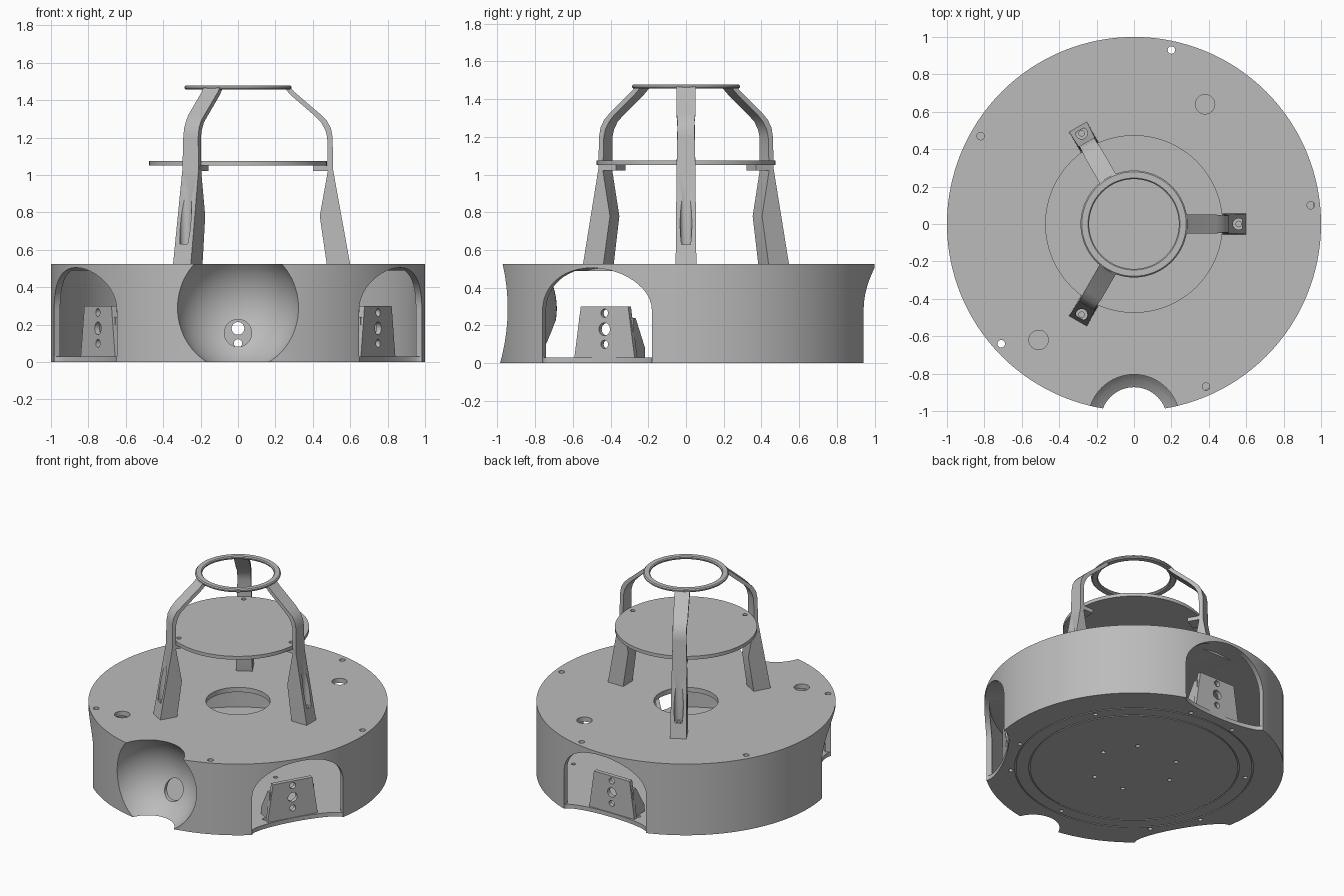
import bpy, bmesh, math
from mathutils import Matrix

if "Cube" in bpy.data.objects:
    bpy.data.objects.remove(bpy.data.objects["Cube"], do_unlink=True)

grey = bpy.data.materials.new("plain_grey")
grey.use_nodes = True
grey.diffuse_color = (0.5, 0.5, 0.5, 1)
grey.node_tree.nodes["Principled BSDF"].inputs["Base Color"].default_value = (0.5, 0.5, 0.5, 1)


def finish(name, bm):
    bmesh.ops.recalc_face_normals(bm, faces=bm.faces)
    mesh = bpy.data.meshes.new(name)
    bm.to_mesh(mesh)
    bm.free()
    obj = bpy.data.objects.new(name, mesh)
    bpy.context.collection.objects.link(obj)
    return obj


def cylinders(name, spots, z0, z1, seg=24):
    """Upright cylinders, one for each (x, y, radius)."""
    bm = bmesh.new()
    for x, y, r in spots:
        bmesh.ops.create_cone(bm, cap_ends=True, segments=seg, radius1=r, radius2=r,
                              depth=z1 - z0, matrix=Matrix.Translation((x, y, (z0 + z1) / 2)))
    return finish(name, bm)


def ball(name, r, loc):
    bm = bmesh.new()
    bmesh.ops.create_uvsphere(bm, u_segments=64, v_segments=40, radius=r,
                              matrix=Matrix.Translation(loc))
    return finish(name, bm)


def prism(name, pts, lo, hi, axis="x"):
    """Extrude an outline along x (outline in y, z) or along y (outline in x, z)."""
    bm = bmesh.new()
    place = (lambda a, b, d: (d, a, b)) if axis == "x" else (lambda a, b, d: (a, d, b))
    ends = [[bm.verts.new(place(a, b, d)) for a, b in pts] for d in (lo, hi)]
    for end in ends:
        bm.faces.new(end)
    for i in range(len(pts)):
        j = (i + 1) % len(pts)
        bm.faces.new((ends[0][i], ends[0][j], ends[1][j], ends[1][i]))
    return finish(name, bm)


def ring(name, pts, seg=96):
    """Turn a closed (radius, z) outline around the z axis."""
    bm = bmesh.new()
    rows = []
    for k in range(seg):
        a = 2 * math.pi * k / seg
        rows.append([bm.verts.new((r * math.cos(a), r * math.sin(a), z)) for r, z in pts])
    for k in range(seg):
        p, q = rows[k], rows[(k + 1) % seg]
        for i in range(len(pts)):
            j = (i + 1) % len(pts)
            bm.faces.new((p[i], q[i], q[j], p[j]))
    return finish(name, bm)


def turn(obj, deg, axis="Z"):
    obj.data.transform(Matrix.Rotation(math.radians(deg), 4, axis))
    return obj


def combine(obj, *tools, op="DIFFERENCE"):
    """Apply a boolean with each tool, then remove the tool."""
    for tool in tools:
        mod = obj.modifiers.new("bool", "BOOLEAN")
        mod.operation, mod.object, mod.solver = op, tool, "EXACT"
        bpy.context.view_layer.update()
        mesh = bpy.data.meshes.new_from_object(
            obj.evaluated_get(bpy.context.evaluated_depsgraph_get()))
        obj.modifiers.clear()
        obj.data = mesh
        bpy.data.objects.remove(tool, do_unlink=True)
    return obj


def polar(r, deg, size):
    a = math.radians(deg)
    return (r * math.cos(a), r * math.sin(a), size)


parts = []
THIRDS = (0, 120, 240)
BAYS = (-30, 90, 210)
BOWL = (0, -1.05, 0.29)

# Hollow drum with a floor, a pierced lid and a ball-shaped recess
drum = cylinders("drum", [(0, 0, 1)], 0, 0.525, 128)
combine(drum, cylinders("cavity", [(0, 0, 0.965)], 0.03, 0.49, 128),
        cylinders("lid_hole", [(0, 0, 0.215)], 0.4, 0.6, 64),
        ball("recess", 0.34, BOWL))
lid_spots = [(0.38, 0.64, 0.052), (-0.51, -0.62, 0.052), (0.2, 0.93, 0.02), (-0.82, 0.47, 0.02),
             (-0.71, -0.64, 0.02), (0.385, -0.87, 0.02), (0.945, 0.1, 0.02)]
combine(drum, cylinders("lid_drill", lid_spots, 0.4, 0.6))

# Arched wheel openings and their notches in the floor
arch = [(-0.335, 0.03)]
for k in range(25):
    a = math.pi * (1 - k / 24)
    arch.append((0.335 * math.cos(a), 0.28 + 0.225 * math.sin(a)))
arch.append((0.335, 0.03))
for deg in BAYS:
    notch = cylinders("notch", [(0, 0, 1)], -0.1, 0.035, 64)
    notch.data.transform(Matrix.Translation((0.945, 0, 0)) @ Matrix.Diagonal((0.075, 0.335, 1, 1)))
    combine(drum, turn(prism("arch", arch, 0.86, 1.1), deg), turn(notch, deg))

# Screw holes and fine grooves in the underside
floor_spots = []
for third in THIRDS:
    floor_spots.append(polar(0.755, 30 + third, 0.015))
    for side in (-1, 1):
        floor_spots.append(polar(0.825, 90 + third + side * 12.5, 0.015))
        floor_spots.append(polar(0.29, 30 + third + side * 25, 0.015))
combine(drum, cylinders("floor_drill", floor_spots, -0.1, 0.1, 16))
for r in (0.695, 0.79):
    combine(drum, ring("groove", [(r, -0.02), (r + 0.008, -0.02), (r + 0.008, 0.006), (r, 0.006)]))
parts.append(drum)

# Thin bowl behind the recess
bowl = ball("bowl", 0.365, BOWL)
combine(bowl, cylinders("bowl_limit", [(0, 0, 0.975)], 0.01, 0.51, 128), op="INTERSECT")
window = cylinders("bowl_window", [(-0.155, 0, 0.073)], 0.5, 0.9, 32)
combine(bowl, ball("bowl_inside", 0.34, BOWL), turn(turn(window, 90, "Y"), -90))
parts.append(bowl)

# Motor brackets: drilled plate with two gussets
plate = [(-0.185, 0.025), (-0.145, 0.3), (0.145, 0.3), (0.185, 0.025)]
gusset = [(0.85, 0.025), (0.85, 0.24), (0.82, 0.24), (0.72, 0.08), (0.72, 0.025)]
for n, deg in enumerate(BAYS):
    bracket = prism("motor_bracket_%d" % (n + 1), plate, 0.835, 0.865)
    drill = cylinders("drill", [(-0.265, 0, 0.022), (-0.18, 0, 0.034), (-0.1, 0, 0.022)], 0.7, 1)
    combine(bracket, turn(drill, 90, "Y"))
    parts.append(turn(bracket, deg))
    for side in (-1, 1):
        lo = side * 0.15 - 0.015
        parts.append(turn(prism("bracket_gusset", gusset, lo, lo + 0.03, "y"), deg))

# Legs that sweep up into slim curved arms
leg_outline = [(0.6, 0.52), (0.508, 1.03), (0.506, 1.2), (0.497, 1.25), (0.475, 1.29), (0.44, 1.325),
               (0.3, 1.445), (0.275, 1.475), (0.25, 1.475), (0.25, 1.462), (0.29, 1.42),
               (0.41, 1.317), (0.445, 1.28), (0.467, 1.24), (0.477, 1.2), (0.48, 1.02),
               (0.437, 0.78), (0.475, 0.52)]
for n, deg in enumerate(THIRDS):
    leg = prism("leg_%d" % (n + 1), leg_outline, -0.05, 0.05, "y")
    for v in leg.data.vertices:
        v.co.y *= 1.1 if v.co.z < 0.6 else 0.92 if 1.1 < v.co.z < 1.3 else 1
    combine(leg, cylinders("screw_well", [(0.56, 0, 0.031)], 0.63, 1.0, 32),
            cylinders("screw_hole", [(0.56, 0, 0.015)], 0.4, 0.7, 16))
    parts.append(turn(leg, deg))
    tab = prism("plate_tab", [(0.4, 1.022), (0.49, 1.022), (0.49, 1.051), (0.4, 1.051)],
                -0.05, 0.05, "y")
    parts.append(turn(tab, deg))

# Round upper plate with screw holes
shelf = cylinders("upper_plate", [(0, 0, 0.475)], 1.05, 1.075, 96)
combine(shelf, cylinders("shelf_drill", [polar(0.435, d, 0.016) for d in THIRDS], 1, 1.2, 16))
parts.append(shelf)

# Rounded top ring
parts.append(ring("top_ring", [(0.24, 1.463), (0.246, 1.456), (0.279, 1.456), (0.286, 1.463),
                               (0.286, 1.471), (0.279, 1.478), (0.246, 1.478), (0.24, 1.471)]))

# One colour everywhere, smooth curves with sharp edges
bpy.ops.object.select_all(action="DESELECT")
for obj in parts:
    obj.data.materials.clear()
    obj.data.materials.append(grey)
    for face in obj.data.polygons:
        face.material_index = 0
    obj.select_set(True)
bpy.context.view_layer.objects.active = drum
bpy.ops.object.shade_smooth_by_angle(angle=math.radians(30))
